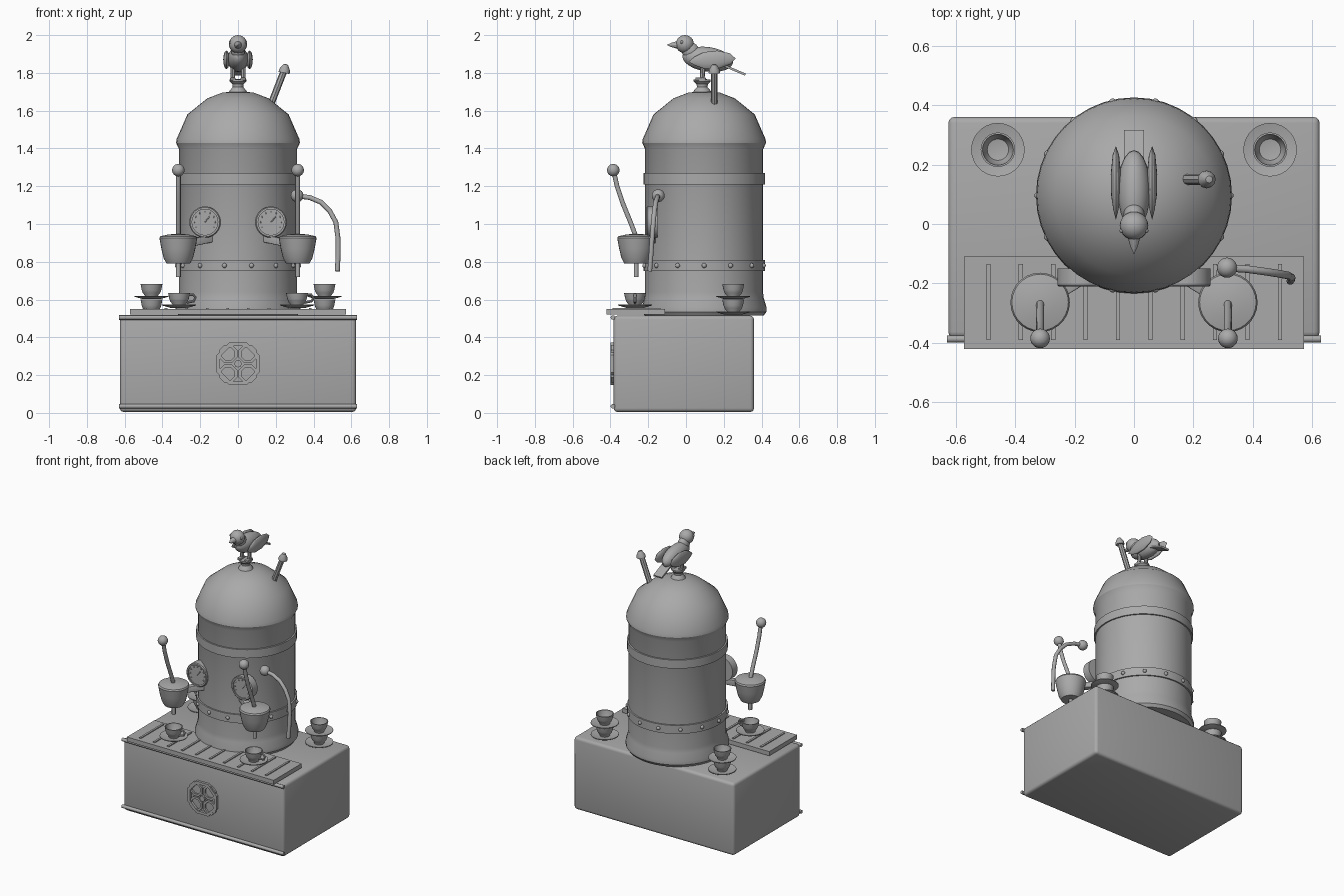
import bpy, bmesh, math
from mathutils import Vector, Matrix

if "Cube" in bpy.data.objects:
    bpy.data.objects.remove(bpy.data.objects["Cube"])

grey = bpy.data.materials.new("metal_grey")
grey.diffuse_color = (0.4, 0.4, 0.4, 1)
grey.use_nodes = True
grey.node_tree.nodes["Principled BSDF"].inputs["Base Color"].default_value = grey.diffuse_color


def finish(name, bm, angle=32):
    """Turn a bmesh into a smooth-by-angle object."""
    bmesh.ops.recalc_face_normals(bm, faces=bm.faces[:])
    me = bpy.data.meshes.new(name)
    bm.to_mesh(me)
    bm.free()
    for p in me.polygons:
        p.use_smooth = True
    me.set_sharp_from_angle(angle=math.radians(angle))
    me.materials.append(grey)
    ob = bpy.data.objects.new(name, me)
    bpy.context.collection.objects.link(ob)
    return ob


def lathe(name, profile, loc, segs=32, rot=None, phase=0.0):
    """Revolve (radius, height) points about z; ends on the axis are closed."""
    bm = bmesh.new()
    rings = []
    for r, z in profile:
        n = 1 if r == 0 else segs
        rings.append([bm.verts.new((r * math.cos(phase + 2 * math.pi * i / segs),
                                    r * math.sin(phase + 2 * math.pi * i / segs), z)) for i in range(n)])
    for a, b in zip(rings, rings[1:]):
        for i in range(segs):
            j = (i + 1) % segs
            q = [a[i % len(a)], a[j % len(a)], b[j % len(b)], b[i % len(b)]]
            bm.faces.new(list(dict.fromkeys(q)))
    m = Matrix.Translation(loc) @ (rot if rot else Matrix())
    bm.transform(m)
    return finish(name, bm)


def ring(name, r_in, r_out, depth, loc, segs, rot, phase=0.0):
    """Flat polygonal ring."""
    return lathe(name, [(r_in, 0), (r_out, 0), (r_out, depth), (r_in, depth), (r_in, 0)],
                 loc, segs, rot, phase)


def box(name, lo, hi, bevel=0.0, rot=None):
    lo, hi = Vector(lo), Vector(hi)
    bm = bmesh.new()
    bmesh.ops.create_cube(bm, size=1, matrix=Matrix.Diagonal((*(hi - lo), 1)))
    if bevel:
        bmesh.ops.bevel(bm, geom=bm.edges[:], offset=bevel, segments=3, profile=0.5, affect='EDGES')
    bm.transform(Matrix.Translation((lo + hi) / 2) @ (rot if rot else Matrix()))
    return finish(name, bm)


def ball(name, loc, scale, rot=None, u=20, v=12):
    bm = bmesh.new()
    s = scale if isinstance(scale, tuple) else (scale,) * 3
    bmesh.ops.create_uvsphere(bm, u_segments=u, v_segments=v, radius=1)
    bm.transform(Matrix.Translation(loc) @ (rot if rot else Matrix()) @ Matrix.Diagonal((*s, 1)))
    return finish(name, bm, 40)


def tube(name, pts, r, segs=10):
    """Round tube swept along points."""
    pts = [Vector(p) for p in pts]
    bm = bmesh.new()
    rings = []
    for i, p in enumerate(pts):
        t = (pts[min(i + 1, len(pts) - 1)] - pts[max(i - 1, 0)]).normalized()
        ref = Vector((0, 1, 0)) if abs(t.y) < 0.9 else Vector((1, 0, 0))
        a = t.cross(ref).normalized()
        b = t.cross(a)
        rings.append([bm.verts.new(p + r * (a * math.cos(k * 2 * math.pi / segs)
                                            + b * math.sin(k * 2 * math.pi / segs))) for k in range(segs)])
    for a, b in zip(rings, rings[1:]):
        for k in range(segs):
            bm.faces.new((a[k], a[(k + 1) % segs], b[(k + 1) % segs], b[k]))
    bm.faces.new(rings[0])
    bm.faces.new(rings[-1])
    return finish(name, bm, 40)


FRONT = Matrix.Rotation(math.pi / 2, 4, 'X')   # local z -> -y
CY = 0.096                                     # boiler axis

# Base cabinet with front trim rods
box("base_cabinet", (-0.625, -0.383, 0.005), (0.625, 0.36, 0.515), 0.02)
for n, z in (("bottom", 0.035), ("top", 0.505)):
    tube(n + "_trim_rod", [(-0.63, -0.387, z), (0.63, -0.387, z)], 0.012)

# Drip tray with slats
box("drip_tray", (-0.572, -0.42, 0.52), (0.572, -0.11, 0.55))
for i in range(10):
    x = -0.49 + 0.109 * i
    box("tray_slat", (x - 0.007, -0.39, 0.545), (x + 0.007, -0.135, 0.556))

# Rosette ornament on the cabinet front
ring("rosette_rim", 0.102, 0.122, 0.018, (0, -0.382, 0.26), 8, FRONT, math.pi / 8)
for sx in (-1, 1):
    for sz in (-1, 1):
        ring("rosette_petal", 0.036, 0.052, 0.014, (sx * 0.052, -0.382, 0.26 + sz * 0.052), 8, FRONT, math.pi / 8)
lathe("rosette_centre", [(0, 0), (0.02, 0), (0.02, 0.018), (0, 0.018)], (0, -0.382, 0.26), 8, FRONT)

# Boiler, dome and finial
lathe("boiler_body", [(0, 0.515), (0.315, 0.515), (0.33, 0.535), (0.33, 0.56), (0.315, 0.61), (0.312, 0.64),
                      (0.312, 1.395), (0.328, 1.43), (0.325, 1.45), (0.268, 1.58), (0.163, 1.665),
                      (0.085, 1.695), (0, 1.705)], (0, CY, 0), 40)
for n, z0, z1 in (("lower", 0.75, 0.81), ("upper", 1.21, 1.27)):
    lathe(n + "_band", [(0.305, z0), (0.322, z0), (0.322, z1), (0.305, z1)], (0, CY, 0), 40)
for i in range(14):
    a = 2 * math.pi * i / 14
    ball("band_rivet", (0.322 * math.cos(a), CY + 0.322 * math.sin(a), 0.78), 0.013, u=10, v=6)
lathe("finial", [(0, 1.68), (0.05, 1.69), (0.045, 1.705), (0.028, 1.725), (0.03, 1.74),
                 (0.045, 1.755), (0.045, 1.765), (0, 1.768)], (0, CY - 0.01, 0), 20)

# Valve lever on the dome
tube("dome_valve_rod", [(0.175, 0.15, 1.635), (0.243, 0.15, 1.81)], 0.018, 8)
lathe("dome_valve_cap", [(0, -0.012), (0.03, -0.01), (0.028, 0.008), (0.012, 0.035), (0, 0.038)],
      (0.246, 0.15, 1.81), 12, Matrix.Rotation(0.2, 4, 'Y'))


def cup(name, x, y, z):
    """Hollow cup on its saucer, handle towards +x."""
    lathe(name + "_saucer", [(0, 0), (0.045, 0), (0.09, 0.013), (0.09, 0.018), (0.045, 0.008), (0, 0.008)],
          (x, y, z), 28)
    lathe(name, [(0, 0.008), (0.032, 0.008), (0.034, 0.018), (0.046, 0.033), (0.052, 0.05), (0.058, 0.08),
                 (0.052, 0.08), (0.046, 0.05), (0.036, 0.028), (0, 0.022)], (x, y, z), 24)


def handle(x, y, z):
    tube("cup_handle", [(x + 0.045, y, z + 0.068), (x + 0.075, y, z + 0.07), (x + 0.087, y, z + 0.055),
                        (x + 0.078, y, z + 0.036), (x + 0.04, y, z + 0.028)], 0.007, 8)


for s in (-1, 1):
    # Cups: one under each spout, two stacked at the back
    cup("front_cup", s * 0.312, -0.27, 0.556)
    handle(s * 0.312, -0.27, 0.556)
    for z in (0.52, 0.602):
        cup("stacked_cup", s * 0.458, 0.25, z)

    # Brew group: bowl, spout, arm and lever
    gx, gy = s * 0.316, -0.264
    lathe("brew_bowl", [(0, 0.79), (0.062, 0.79), (0.078, 0.82), (0.09, 0.87), (0.1, 0.925), (0.095, 0.935),
                        (0.05, 0.945), (0, 0.948)], (gx, gy, 0), 28)
    tube("brew_spout", [(gx, gy, 0.80), (gx, gy, 0.72)], 0.013)
    d = Vector((-s * 0.19, 0.115, 0.04))
    box("brew_arm", (s * 0.2 - 0.095, -0.22, 0.892), (s * 0.2 + 0.095, -0.18, 0.932), 0.004,
        d.to_track_quat('X', 'Z').to_matrix().to_4x4())
    tube("lever_rod", [(gx, -0.26, 0.92), (gx, -0.29, 1.0), (gx, -0.335, 1.11), (gx, -0.365, 1.2),
                       (gx, -0.383, 1.28)], 0.013)
    ball("lever_knob", (gx, -0.385, 1.285), 0.033)

    # Pressure gauge with ticks and needle
    g = (s * 0.175, -0.15, 1.01)
    lathe("gauge_case", [(0, 0), (0.083, 0), (0.083, 0.055), (0.078, 0.06), (0.068, 0.06), (0.068, 0.052),
                         (0, 0.052)], g, 32, FRONT)
    for i in range(9):
        a = math.radians(-30 + 30 * i)
        ball("gauge_tick", (g[0] + 0.055 * math.cos(a), -0.203, 1.01 + 0.055 * math.sin(a)), 0.005, u=6, v=4)
    tube("gauge_needle", [(g[0], -0.204, 1.01), (g[0] + 0.025, -0.204, 1.04)], 0.003, 6)

# Steam wand on the right
ball("steam_knob", (0.313, -0.147, 1.15), 0.034)
tube("steam_wand", [(0.32, -0.148, 1.148), (0.38, -0.152, 1.14), (0.44, -0.16, 1.115), (0.485, -0.167, 1.07),
                    (0.518, -0.173, 1.01), (0.53, -0.18, 0.92), (0.53, -0.185, 0.84), (0.526, -0.192, 0.75)], 0.013)

# Bird on the finial
tilt = Matrix.Rotation(math.radians(-8), 4, 'X')
ball("bird_body", (0, 0.115, 1.872), (0.055, 0.135, 0.065), tilt)
ball("bird_neck", (0, 0.025, 1.915), (0.036, 0.05, 0.045), Matrix.Rotation(-0.7, 4, 'X'))
ball("bird_head", (0, -0.006, 1.952), 0.048)
lathe("bird_beak", [(0, 0), (0.022, 0), (0.012, 0.035), (0, 0.06)], (0, -0.042, 1.948), 10, FRONT)
box("bird_tail", (-0.033, 0.19, 1.81), (0.033, 0.32, 1.822), 0, Matrix.Rotation(-0.4, 4, 'X'))
for s in (-1, 1):
    # Wings taper to a point front and back
    lathe("bird_wing", [(0, -0.125), (0.03, -0.095), (0.048, -0.03), (0.045, 0.04), (0.024, 0.09), (0, 0.125)],
          (0, 0, 0), 16, Matrix.Translation((s * 0.061, 0.138, 1.868))
          @ Matrix.Diagonal((0.36, 1, 1, 1)) @ Matrix.Rotation(math.radians(94), 4, 'X'))
    ball("bird_eye", (s * 0.04, -0.022, 1.962), 0.009, u=8, v=6)
    tube("bird_leg", [(s * 0.028, 0.085, 1.762), (s * 0.028, 0.09, 1.84)], 0.013, 8)
    box("bird_foot", (s * 0.028 - 0.014, 0.05, 1.76), (s * 0.028 + 0.014, 0.105, 1.775), 0.003)
